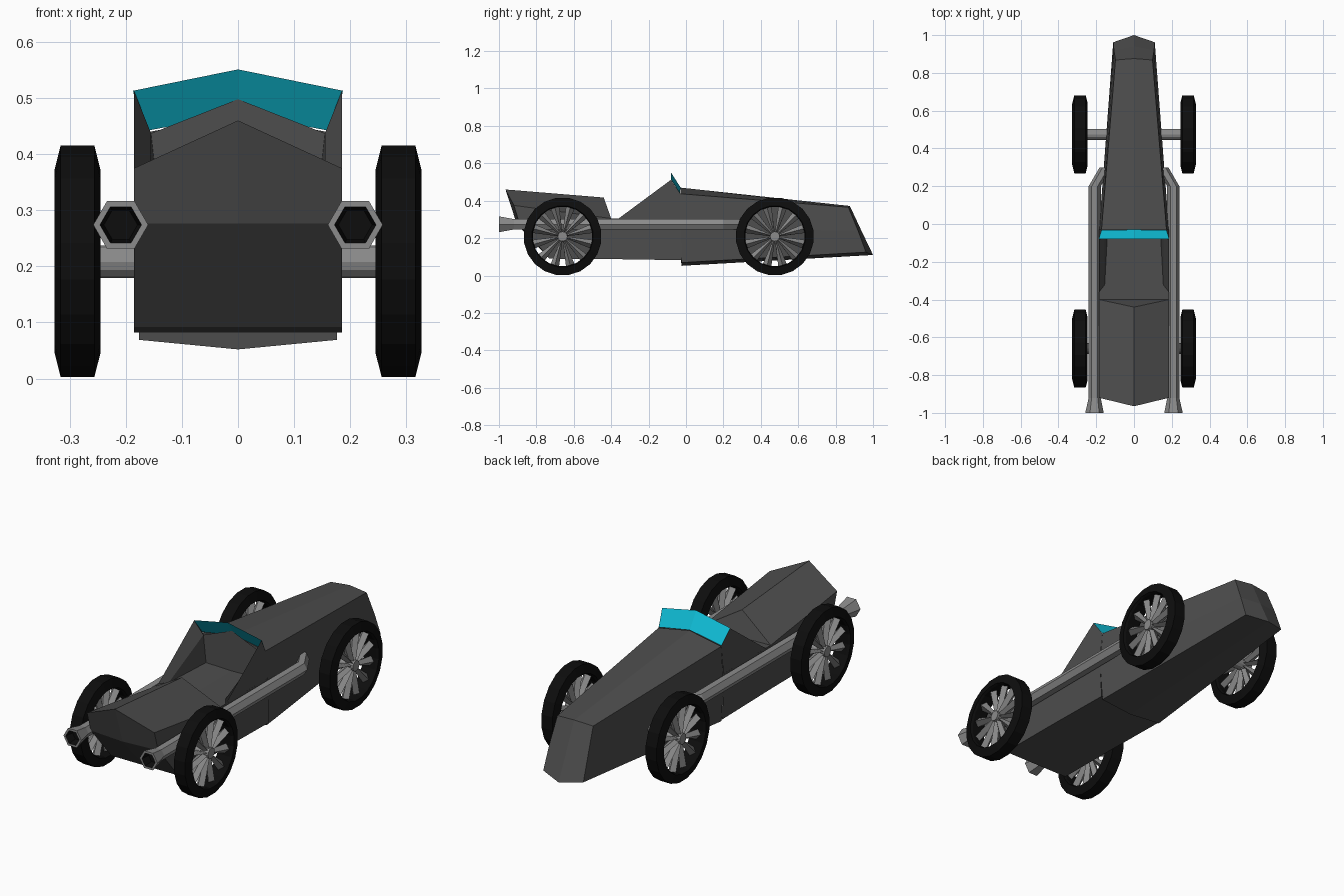
import bpy, bmesh, math
from mathutils import Vector, Matrix

if "Cube" in bpy.data.objects:
    bpy.data.objects.remove(bpy.data.objects["Cube"])


def material(name, col):
    m = bpy.data.materials.new(name)
    m.diffuse_color = (*col, 1)
    m.use_nodes = True
    m.node_tree.nodes["Principled BSDF"].inputs["Base Color"].default_value = m.diffuse_color
    return m


BODY = material("dark grey paint", (0.075, 0.075, 0.075))
METAL = material("grey metal", (0.26, 0.26, 0.26))
RUBBER = material("black rubber", (0.004, 0.004, 0.004))
GLASS = material("cyan glass", (0.005, 0.52, 0.69))


def finish(name, bm, mats):
    bmesh.ops.remove_doubles(bm, verts=bm.verts, dist=1e-5)
    bmesh.ops.recalc_face_normals(bm, faces=bm.faces)
    me = bpy.data.meshes.new(name)
    bm.to_mesh(me)
    bm.free()
    ob = bpy.data.objects.new(name, me)
    for m in mats:
        me.materials.append(m)
    bpy.context.collection.objects.link(ob)
    return ob


def mirrored(name, polys, mat):
    """Faces given for x >= 0, copied to the other side."""
    bm = bmesh.new()
    for s in (1, -1):
        for p in polys:
            bm.faces.new([bm.verts.new((s * x, y, z)) for x, y, z in p])
    return finish(name, bm, [mat])


def strip(a, b):
    return [(a[i], a[i + 1], b[i + 1], b[i]) for i in range(len(a) - 1)]


def cap(sec, centre):
    return [(sec[0], sec[1], sec[2], centre), (centre, sec[2], sec[3], sec[4])]


# rear tub with tail cowl
tail = [(0, -.965, .46), (.185, -.92, .375), (.185, -.89, .276), (.185, -.73, .09), (0, -.73, .09)]
cowl = [(0, -.44, .417), (.185, -.4, .305), (.185, -.4, .25), (.185, -.4, .088), (0, -.4, .088)]
waist = [(0, -.03, .3), (.185, -.03, .305), (.185, -.03, .25), (.185, -.02, .082), (0, -.02, .082)]
floor = (0, -.4, .3)
mirrored("rear_tub",
         strip(tail, cowl) + cap(tail, (0, -.905, .276)) + strip(cowl, waist)[1:]
         + [(cowl[0], cowl[1], floor), (floor, cowl[1], waist[1], waist[0])], BODY)

# front bonnet shell with nose
scuttle = [(0, -.03, .47), (.172, -.03, .437), (.185, -.03, .25), (.176, -.025, .069), (0, -.025, .052)]
nose = [(0, .876, .372), (.098, .868, .365), (.106, .92, .24), (.11, .962, .125), (0, 1.0, .11)]
mirrored("bonnet", strip(scuttle, nose) + cap(scuttle, (0, -.03, .25))
         + cap(nose, (0, .94, .235)), BODY)

# cockpit side walls and dash
A, B, C, D = (.185, -.36, .305), (.185, -.08, .512), (.172, -.03, .437), (.185, -.03, .3)
E, F, G = (.155, -.05, .437), (.14, -.05, .3), (.155, -.33, .3)
mirrored("cockpit_walls", [(A, D, C, B), (A, B, E, G), (B, C, E), (G, E, F)], BODY)
mirrored("dash", [((0, -.048, .498), E, F, (0, -.05, .3))], BODY)

# windscreen
mirrored("windscreen", [((0, -.03, .472), (.172, -.032, .44), (.187, -.08, .513), (0, -.08, .551))], GLASS)


# exhaust pipes: flared six-sided tubes with a dark bore
def pipe(name, s):
    bm = bmesh.new()
    path = [(.19, -.955, .03), (.209, -1, .037), (.209, -1, .049), (.208, -.92, .032),
            (.208, .2, .032), (.15, .3, .032)]
    rings = [[bm.verts.new((s * (x + r * math.cos(k * math.pi / 3)), y,
                            .274 + r * math.sin(k * math.pi / 3))) for k in range(6)]
             for x, y, r in [(.209, -.955, .03)] + path[1:]]
    for i in range(5):
        for k in range(6):
            f = bm.faces.new((rings[i][k], rings[i][(k + 1) % 6],
                              rings[i + 1][(k + 1) % 6], rings[i + 1][k]))
            f.material_index = int(i == 0)
    bm.faces.new(rings[0]).material_index = 1
    finish(name, bm, [METAL, RUBBER])


pipe("exhaust_right", 1)
pipe("exhaust_left", -1)


# wheels: tyre ring, hub and twelve tapered spokes
def wheel(name, x, y):
    place = Matrix.Translation((x, y, .209))
    n = 20
    bm = bmesh.new()
    prof = [(.209, -.03), (.209, .03), (.165, .041), (.16, .03), (.16, -.03), (.165, -.041)]
    rings = []
    for k in range(n):
        a = math.tau * (k + .5) / n
        rings.append([bm.verts.new((w, r * math.sin(a), r * math.cos(a))) for r, w in prof])
    for k in range(n):
        p, q = rings[k], rings[(k + 1) % n]
        for i in range(6):
            j = (i + 1) % 6
            bm.faces.new((p[i], p[j], q[j], q[i]))
    finish(name + "_tyre", bm, [RUBBER]).matrix_world = place

    bm = bmesh.new()
    bmesh.ops.create_cone(bm, cap_ends=True, segments=12, radius1=.026, radius2=.026, depth=.06,
                          matrix=Matrix.Rotation(math.pi / 2, 4, 'Y'))
    for k in range(12):
        rot = Matrix.Rotation(math.tau * (k + .5) / 12, 3, 'X')
        ends = []
        for r, w, t in ((.02, .005, .024), (.163, .024, .02)):
            ends.append([bm.verts.new(rot @ Vector(v)) for v in
                         ((t, 0, r), (0, w, r), (-t, 0, r), (0, -w, r))])
        for i in range(4):
            j = (i + 1) % 4
            bm.faces.new((ends[0][i], ends[0][j], ends[1][j], ends[1][i]))
        for e in ends:
            bm.faces.new(e)
    finish(name + "_spokes", bm, [METAL]).matrix_world = place


for end, y in (("front", .475), ("rear", -.66)):
    for side, s in (("right", 1), ("left", -1)):
        wheel(f"{end}_{side}_wheel", s * .286, y)
    # axle
    bm = bmesh.new()
    bmesh.ops.create_cone(bm, cap_ends=True, segments=12, radius1=.029, radius2=.029, depth=.55,
                          matrix=Matrix.Translation((0, y, .208)) @ Matrix.Rotation(math.pi / 2, 4, 'Y'))
    finish(end + "_axle", bm, [METAL])
